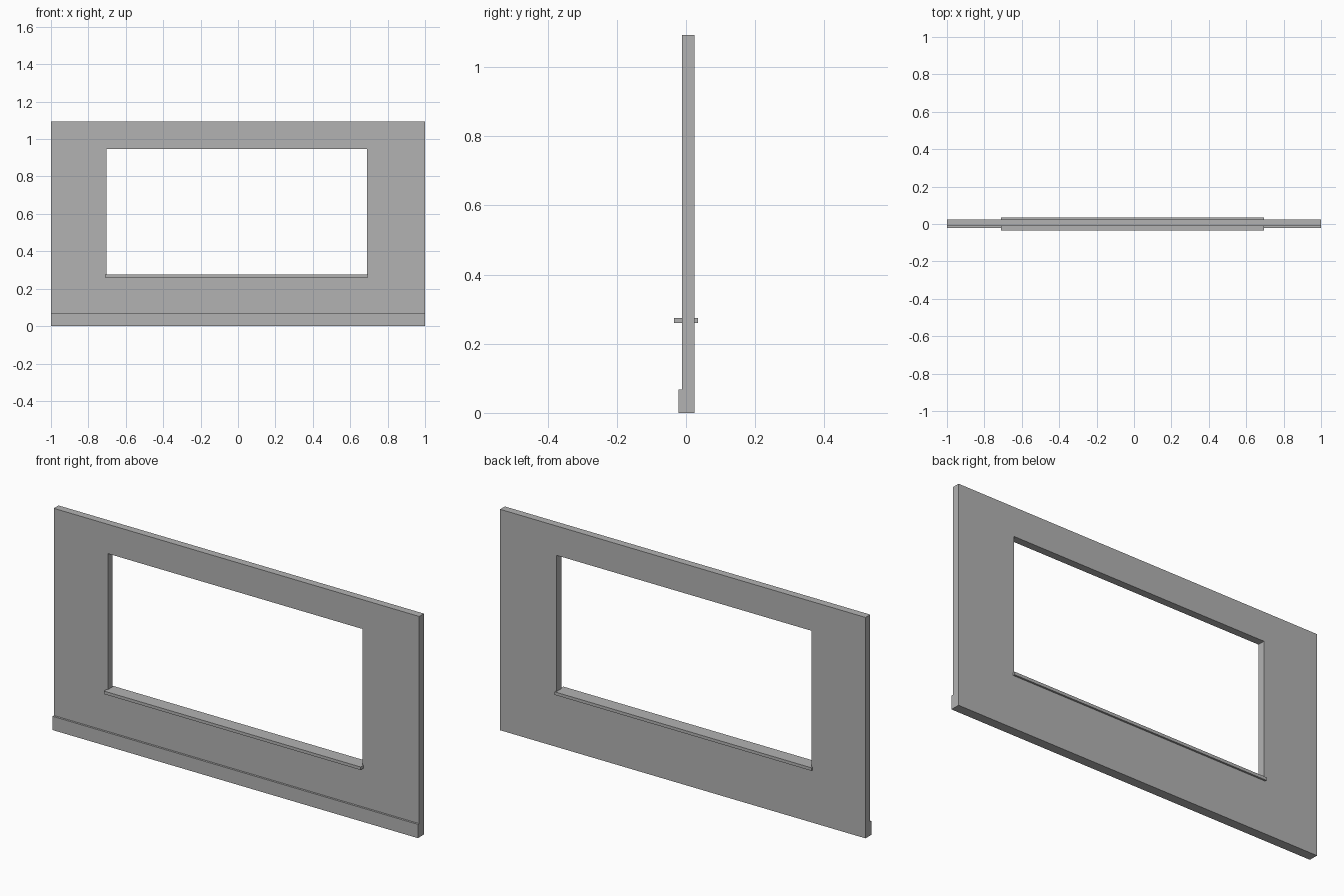
import bpy
import bmesh

cube = bpy.data.objects.get("Cube")
if cube:
    bpy.data.objects.remove(cube, do_unlink=True)

# One plain grey for the whole model
grey = bpy.data.materials.new("plain grey")
grey.use_nodes = True
colour = (0.45, 0.45, 0.45, 1)
grey.diffuse_color = colour
grey.node_tree.nodes["Principled BSDF"].inputs["Base Color"].default_value = colour


def finish(name, bm):
    bmesh.ops.recalc_face_normals(bm, faces=bm.faces)
    mesh = bpy.data.meshes.new(name)
    bm.to_mesh(mesh)
    bm.free()
    mesh.materials.append(grey)
    obj = bpy.data.objects.new(name, mesh)
    bpy.context.collection.objects.link(obj)
    return obj


def box(name, x, y, z):
    bm = bmesh.new()
    bmesh.ops.create_cube(bm, size=1)
    for v in bm.verts:
        v.co = [lo + (c + 0.5) * (hi - lo) for c, (lo, hi) in zip(v.co, (x, y, z))]
    return finish(name, bm)


def framed_wall(name, outer, inner, front, back):
    """Rectangular panel with a rectangular opening; rects are x0, x1, z0, z1."""
    bm = bmesh.new()

    def ring(rect, y):
        x0, x1, z0, z1 = rect
        return [bm.verts.new((x, y, z)) for x, z in ((x0, z0), (x1, z0), (x1, z1), (x0, z1))]

    loops = [ring(outer, front), ring(inner, front), ring(inner, back), ring(outer, back)]
    for a, b in zip(loops, loops[1:] + loops[:1]):
        for i in range(4):
            j = (i + 1) % 4
            bm.faces.new((a[i], a[j], b[j], b[i]))
    return finish(name, bm)


# Wall panel with the window opening
framed_wall("wall", (-1, 1, 0, 1.093), (-0.704, 0.69, 0.26, 0.948), -0.012, 0.025)

# Sill running through the opening and past both wall faces
box("window_sill", (-0.71, 0.695), (-0.034, 0.034), (0.26, 0.275))

# Skirting board along the front
box("skirting_board", (-1, 1), (-0.022, -0.012), (0, 0.068))
